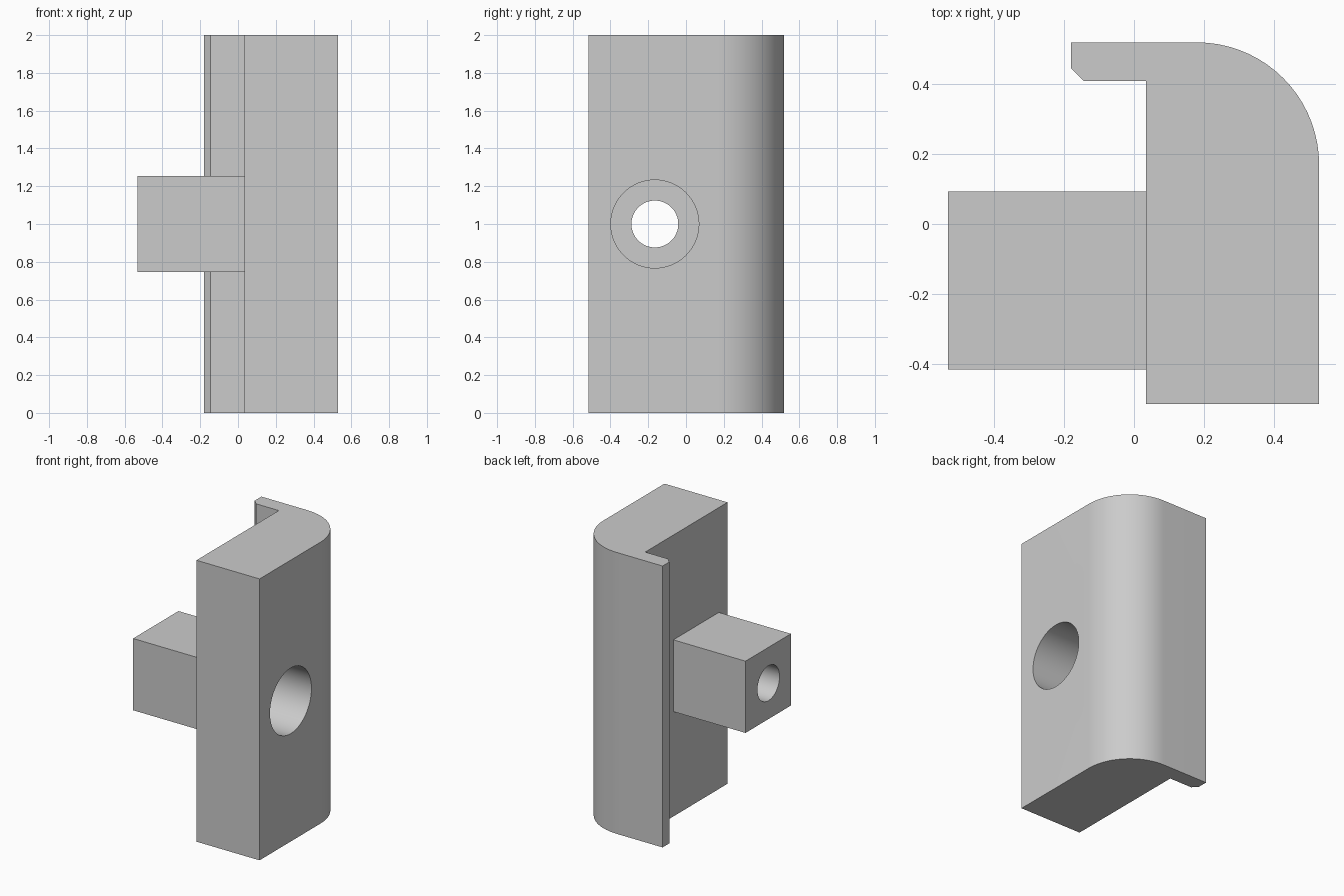
import bpy
import bmesh
from math import pi, sin, cos, radians

cube = bpy.data.objects.get("Cube")
if cube:
    bpy.data.objects.remove(cube, do_unlink=True)

HOLE_Y, HOLE_Z = -0.165, 1.0
RIGHT_X, STUB_X, STEP_X = 0.53, -0.533, 0.034

grey = bpy.data.materials.new("plain grey")
grey.use_nodes = True
colour = (0.6, 0.6, 0.6, 1)
grey.diffuse_color = colour
grey.node_tree.nodes["Principled BSDF"].inputs["Base Color"].default_value = colour


def extrude_profile(name, points, z0, z1):
    """Closed prism from an outline in plan."""
    bm = bmesh.new()
    face = bm.faces.new([bm.verts.new((x, y, z0)) for x, y in points])
    top = bmesh.ops.extrude_face_region(bm, geom=[face])["geom"]
    verts = [v for v in top if isinstance(v, bmesh.types.BMVert)]
    bmesh.ops.translate(bm, verts=verts, vec=(0, 0, z1 - z0))
    bmesh.ops.recalc_face_normals(bm, faces=bm.faces)
    mesh = bpy.data.meshes.new(name)
    bm.to_mesh(mesh)
    bm.free()
    obj = bpy.data.objects.new(name, mesh)
    bpy.context.collection.objects.link(obj)
    mesh.materials.append(grey)
    return obj


def bore(name, radius, x0, x1):
    """Hidden cylinder along x, used as a cutter."""
    bpy.ops.mesh.primitive_cylinder_add(
        vertices=64, radius=radius, depth=x1 - x0,
        location=((x0 + x1) / 2, HOLE_Y, HOLE_Z), rotation=(0, pi / 2, 0))
    obj = bpy.context.object
    obj.name = name
    obj.data.materials.append(grey)
    obj.hide_render = True
    return obj


def boolean(target, other, operation):
    mod = target.modifiers.new(other.name, "BOOLEAN")
    mod.operation = operation
    mod.solver = "EXACT"
    mod.object = other
    bpy.context.view_layer.objects.active = target
    bpy.ops.object.modifier_apply(modifier=mod.name)
    bpy.data.objects.remove(other, do_unlink=True)


# Tall body with rounded back corner and chamfered lip
radius, cx, cy = 0.35, 0.18, 0.17
arc = [(cx + radius * cos(radians(a)), cy + radius * sin(radians(a)))
       for a in range(0, 91, 5)]
outline = [(STEP_X, -0.515), (RIGHT_X, -0.515)] + arc + [
    (-0.18, 0.52), (-0.18, 0.445), (-0.145, 0.41), (STEP_X, 0.41)]
body = extrude_profile("bracket_body", outline, 0, 2)

# Square stub, sunk slightly into the body before joining
stub = extrude_profile("square_stub", [
    (STUB_X, -0.417), (STEP_X + 0.05, -0.417),
    (STEP_X + 0.05, 0.093), (STUB_X, 0.093)], 0.745, 1.255)
boolean(body, stub, "UNION")

# Stepped bolt hole: wide recess on the right, narrow hole right through
boolean(body, bore("recess_cutter", 0.233, RIGHT_X - 0.4, RIGHT_X + 0.1), "DIFFERENCE")
boolean(body, bore("hole_cutter", 0.124, STUB_X - 0.1, RIGHT_X + 0.1), "DIFFERENCE")

# Smooth the curved walls, keep the edges sharp
bpy.ops.object.select_all(action="DESELECT")
body.select_set(True)
bpy.context.view_layer.objects.active = body
bpy.ops.object.shade_smooth_by_angle(angle=radians(30))
